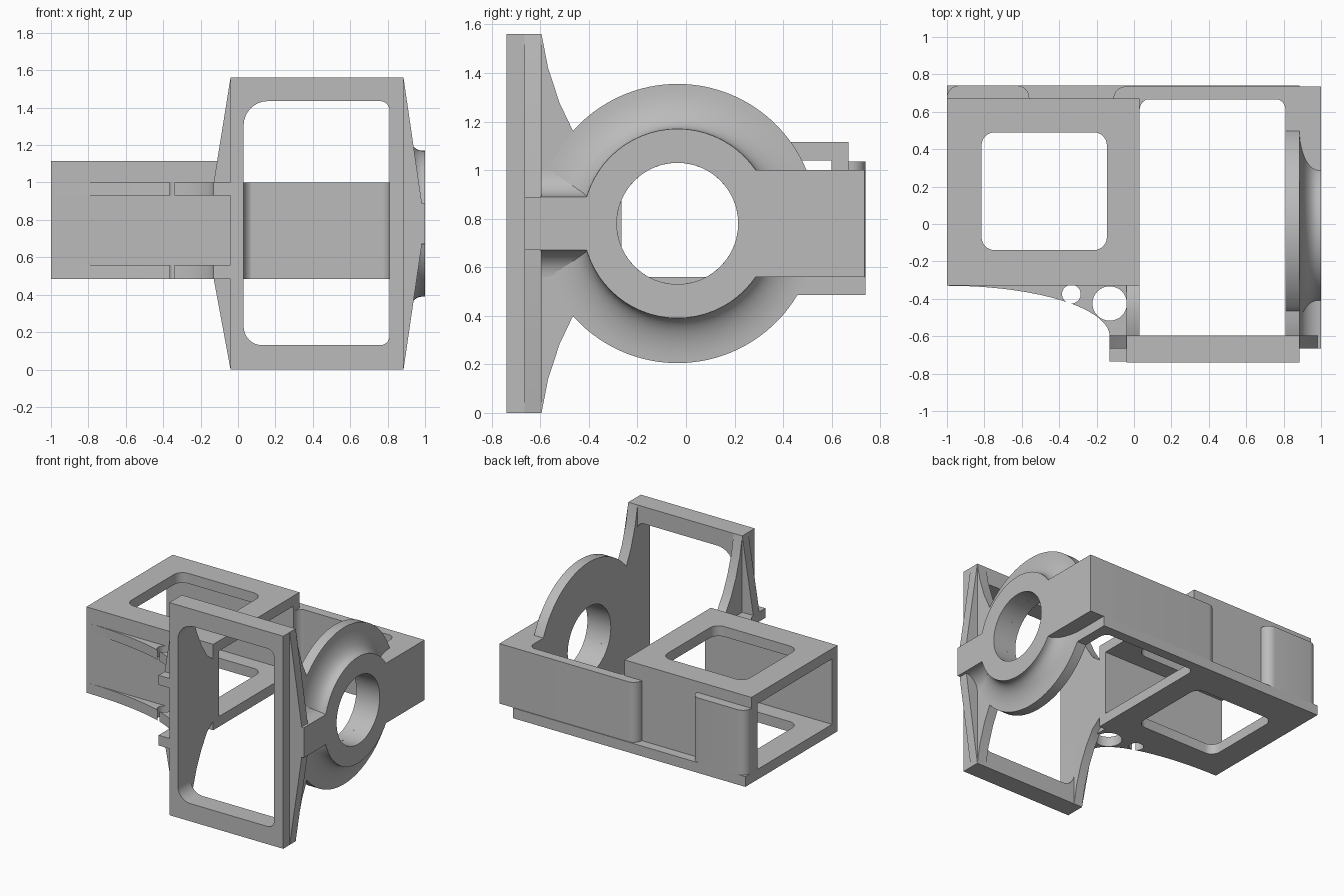
import bpy, bmesh
from math import sin, cos, radians, asin, degrees, sqrt

cube = bpy.data.objects.get("Cube")
if cube:
    bpy.data.objects.remove(cube, do_unlink=True)

GREY = (0.5, 0.5, 0.5, 1)
mat = bpy.data.materials.new("plain_grey")
mat.use_nodes = True
mat.diffuse_color = GREY
mat.node_tree.nodes["Principled BSDF"].inputs["Base Color"].default_value = GREY


def arc(cx, cy, rx, ry, a0, a1, n=12):
    angles = [radians(a0 + (a1 - a0) * i / n) for i in range(n + 1)]
    return [(cx + rx * cos(a), cy + ry * sin(a)) for a in angles]


def rect(u0, u1, v0, v1, radii=(0, 0, 0, 0)):
    """Rectangle with a radius per corner, from lower left, anticlockwise."""
    pts = []
    corners = [(u0, v0, 1, 1), (u1, v0, -1, 1), (u1, v1, -1, -1), (u0, v1, 1, -1)]
    for i, ((u, v, su, sv), r) in enumerate(zip(corners, radii)):
        if r:
            pts += arc(u + su * r, v + sv * r, r, r, 180 + 90 * i, 270 + 90 * i, 8)
        else:
            pts.append((u, v))
    return pts


def finish(name, bm):
    bmesh.ops.recalc_face_normals(bm, faces=bm.faces[:])
    me = bpy.data.meshes.new(name)
    bm.to_mesh(me)
    bm.free()
    me.materials.append(mat)
    ob = bpy.data.objects.new(name, me)
    bpy.context.collection.objects.link(ob)
    return ob


def prism(name, axis, pts, lo, hi):
    """Extrude a flat outline along one axis."""
    place = {"x": lambda u, v, t: (t, u, v),
             "y": lambda u, v, t: (u, t, v),
             "z": lambda u, v, t: (u, v, t)}[axis]
    bm = bmesh.new()
    a = [bm.verts.new(place(u, v, lo)) for u, v in pts]
    b = [bm.verts.new(place(u, v, hi)) for u, v in pts]
    bm.faces.new(a)
    bm.faces.new(b[::-1])
    for i in range(len(pts)):
        j = (i + 1) % len(pts)
        bm.faces.new((a[i], a[j], b[j], b[i]))
    return finish(name, bm)


def cut(ob, axis, pts, lo=-2, hi=3):
    cutter = prism("cutter", axis, pts, lo, hi)
    mod = ob.modifiers.new("cut", "BOOLEAN")
    mod.operation, mod.solver, mod.object = "DIFFERENCE", "EXACT", cutter
    bpy.context.view_layer.objects.active = ob
    bpy.ops.object.modifier_apply(modifier=mod.name)
    bpy.data.objects.remove(cutter, do_unlink=True)


def circle(cx, cy, r, n=48):
    return arc(cx, cy, r, r, 0, 360, n)[:-1]


# Main dimensions
MID = 0.78                      # height of the bore axis
CY, DISC, BOSS, BORE = -0.035, 0.575, 0.39, 0.25
XL0, XL1, XR0, XR1 = -0.04, 0.03, 0.81, 0.885
BASE, SHELF, ARM_TOP, BOX_TOP = 0.485, 0.56, 1.0, 1.115

# Front frame with its window
frame = prism("front_frame", "y", rect(XL0, XR1, 0, 1.56), -0.74, -0.595)
cut(frame, "y", rect(XL1, XR0, 0.13, 1.435, (0.1, 0.05, 0.05, 0.13)))

# Right side wall: disc, flare into the frame, and rear arm
flare = [(-0.595, 1.56), (-0.568, 1.42), (-0.52, 1.275), (-0.465, 1.16)]
flare_low = [(y, 2 * MID - z) for y, z in flare]
a_low = -degrees(asin((MID - BASE) / DISC))
a_top = degrees(asin((ARM_TOP - MID) / DISC))
outline = [(-0.65, 0)] + flare_low
outline += arc(CY, MID, DISC, DISC, 222, 360 + a_low, 32)
outline += [(0.735, BASE), (0.735, ARM_TOP)]
outline += arc(CY, MID, DISC, DISC, a_top, 138, 32)
outline += flare[::-1] + [(-0.65, 1.56)]
wall = prism("right_wall", "x", outline, XR0, XR1)
cut(wall, "x", circle(CY, MID, BORE))

# Bearing boss: a turned profile that sweeps out to the wall
profile = [(XR1 - 0.02, BORE), (XR1 - 0.02, DISC)]
for i in range(11):
    t = radians(9 * i)
    profile.append((XR1 + 0.1 * (1 - cos(t)), DISC - (DISC - BOSS) * sin(t)))
profile += [(1.0, BOSS), (1.0, BORE)]
bm = bmesh.new()
SEG = 64
rings = [[bm.verts.new((x, CY + r * cos(radians(360 * k / SEG)),
                        MID + r * sin(radians(360 * k / SEG))))
          for x, r in profile] for k in range(SEG)]
for k in range(SEG):
    p, q = rings[k], rings[(k + 1) % SEG]
    for i in range(len(profile)):
        j = (i + 1) % len(profile)
        bm.faces.new((p[i], p[j], q[j], q[i]))
finish("bearing_boss", bm)

# Arms either side of the boss; the front one blends into the wall
prism("rear_arm", "x", rect(0.27, 0.735, SHELF, ARM_TOP), XR1 - 0.02, 1.0)
blend = [(XR1 - 0.02, ARM_TOP)] + arc(1.0, ARM_TOP, 0.115, 0.11, 180, 270, 8)
blend += [(x, 2 * MID - z) for x, z in blend[::-1]]
prism("front_arm_blend", "y", blend, -0.6, -0.39)
prism("front_arm", "x", rect(-0.665, -0.38, 0.67, 0.89), XR1 - 0.02, 1.0)

# Tapered fins on the frame sides
prism("right_fin", "y", [(XR1 - 0.02, 1.56), (XR1, 1.56), (0.98, 0.91), (0.98, 0.65),
                         (XR1, 0), (XR1 - 0.02, 0)], -0.665, -0.595)
for name, end, near, far in (("left_fin_upper", 1.56, ARM_TOP, 0.93),
                             ("left_fin_lower", 0, BASE, SHELF)):
    prism(name, "y", [(XL0 + 0.02, end), (XL0, end), (-0.13, near), (-0.13, far),
                      (XL0 + 0.02, far)], -0.665, -0.595)

# Left side wall, flaring from the frame down to the box
left = flare + [(-0.4, 1.06), (-0.32, ARM_TOP)]
left = [(-0.65, 1.56)] + left
left += [(y, 2 * MID - z) for y, z in left[::-1]]
prism("left_wall", "x", left, XL0, XL1)

# Open-ended box with rounded windows above and below
box = prism("box", "x", rect(-0.33, 0.67, BASE, BOX_TOP), -1, XL1)
cut(box, "x", rect(-0.265, 0.6, SHELF, 1.04))
cut(box, "z", rect(-0.815, -0.145, -0.14, 0.49, (0.07,) * 4))

# Curved gusset plates with two holes each
sweep = [(-1 + 0.87 * sin(radians(a)), -0.6 + 0.27 * cos(radians(a)))
         for a in range(0, 91, 5)]
gusset = sweep + [(-0.13, -0.735), (XL0 + 0.02, -0.735), (XL0 + 0.02, -0.3), (-1, -0.3)]
for name, lo, hi in (("upper_gusset", 0.93, ARM_TOP), ("lower_gusset", BASE, SHELF)):
    plate = prism(name, "z", gusset, lo, hi)
    cut(plate, "z", circle(-0.335, -0.375, 0.05, 32))
    cut(plate, "z", circle(-0.13, -0.425, 0.092, 32))

# Back wall, pads and ledge
prism("back_wall", "z", rect(-0.11, 1.0, 0.665, 0.735, (0, 0, 0, 0.065)), SHELF, ARM_TOP)
prism("back_pad", "z", rect(-1, -0.56, 0.665, 0.74, (0, 0, 0.065, 0.065)), SHELF, 1.035)
prism("back_ledge", "z", rect(-1, XR1, 0.665, 0.74), BASE, SHELF)
for name, x, s in (("left_corner_fillet", XL1, 1), ("right_corner_fillet", XR0, -1)):
    r = 0.06
    curve = [(x + s * (r + u), v) for u, v in arc(0, 0.67 - r, r, r, 180, 90, 8)]
    prism(name, "z", curve + [(x, 0.67)], BASE, ARM_TOP)

# Smooth the curved faces and keep hard edges
bpy.ops.object.select_all(action="DESELECT")
for ob in bpy.context.scene.objects:
    if ob.type == "MESH":
        ob.select_set(True)
        bpy.context.view_layer.objects.active = ob
bpy.ops.object.shade_smooth_by_angle(angle=radians(30))
